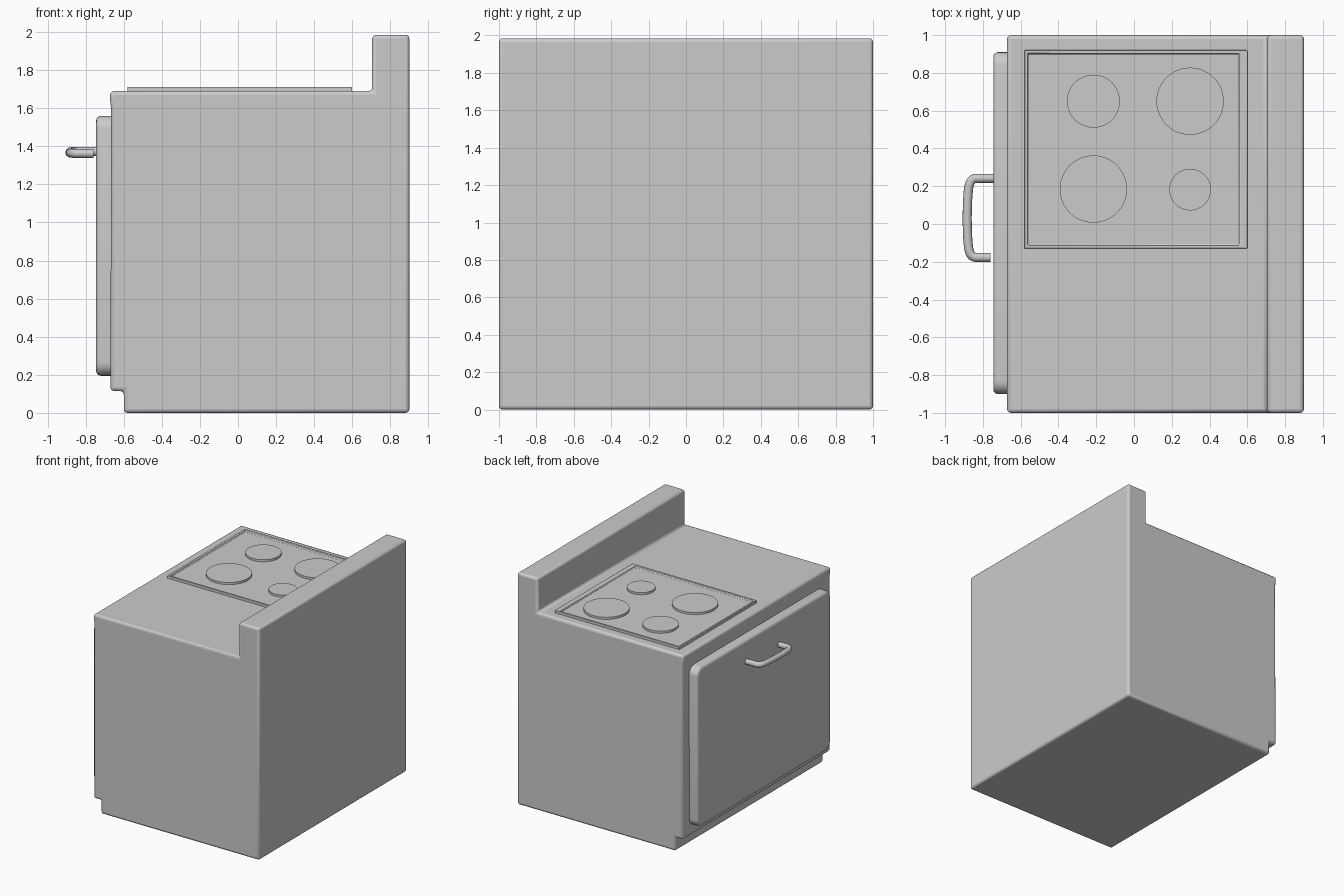
import bpy, bmesh, math
from mathutils import Vector

if "Cube" in bpy.data.objects:
    bpy.data.objects.remove(bpy.data.objects["Cube"])


def finish(name, bm, bevel=0.0, segments=3):
    bmesh.ops.recalc_face_normals(bm, faces=bm.faces)
    mesh = bpy.data.meshes.new(name)
    bm.to_mesh(mesh)
    bm.free()
    ob = bpy.data.objects.new(name, mesh)
    bpy.context.collection.objects.link(ob)
    if bevel:
        mod = ob.modifiers.new("Bevel", 'BEVEL')
        mod.width, mod.segments = bevel, segments
        mod.limit_method = 'ANGLE'
    smooth(ob)
    return ob


def smooth(ob):
    bpy.ops.object.select_all(action='DESELECT')
    ob.select_set(True)
    bpy.context.view_layer.objects.active = ob
    bpy.ops.object.shade_smooth_by_angle(angle=math.radians(40))


def box_bm(lo, hi):
    bm = bmesh.new()
    bmesh.ops.create_cube(bm, size=1)
    lo, hi = Vector(lo), Vector(hi)
    for v in bm.verts:
        v.co = Vector([(lo[i] + hi[i]) / 2 + v.co[i] * (hi[i] - lo[i]) for i in range(3)])
    return bm


# Body: side profile with toe kick and splashback, extruded across the width
profile = [(-0.6, 0), (0.9, 0), (0.9, 1.985), (0.705, 1.985), (0.705, 1.69),
           (-0.672, 1.69), (-0.672, 1.64), (-0.666, 1.6), (-0.67, 0.115), (-0.6, 0.115)]
bm = bmesh.new()
side = bm.faces.new([bm.verts.new((x, -1, z)) for x, z in profile])
ext = bmesh.ops.extrude_face_region(bm, geom=[side])
bmesh.ops.translate(bm, vec=(0, 2, 0),
                    verts=[v for v in ext["geom"] if isinstance(v, bmesh.types.BMVert)])
finish("stove_body", bm, 0.02)

# Oven door: rounded corners, then a softened outer rim
x_front = -0.745
bm = box_bm((x_front, -0.9, 0.195), (-0.655, 0.91, 1.56))
corners = [e for e in bm.edges if abs(e.verts[0].co.x - e.verts[1].co.x) > 0.01]
bmesh.ops.bevel(bm, geom=corners, offset=0.07, segments=6, profile=0.5, affect='EDGES')
rim = [e for e in bm.edges if all(abs(v.co.x - x_front) < 1e-4 for v in e.verts)]
bmesh.ops.bevel(bm, geom=rim, offset=0.025, segments=4, profile=0.5, affect='EDGES')
finish("oven_door", bm)

# Door handle: bent bar, one end meeting the door
path = [(-0.735, 0.242), (-0.8, 0.242), (-0.87, 0.242), (-0.883, 0.12),
        (-0.883, -0.06), (-0.87, -0.177), (-0.8, -0.177), (-0.76, -0.177)]
curve = bpy.data.curves.new("door_handle", 'CURVE')
curve.dimensions = '3D'
curve.bevel_depth, curve.bevel_resolution = 0.024, 3
curve.use_fill_caps = True
spline = curve.splines.new('NURBS')
spline.points.add(len(path) - 1)
for p, (x, y) in zip(spline.points, path):
    p.co = (x, y, 1.367 + 0.025 * y, 1)
spline.order_u, spline.resolution_u = 3, 6
spline.use_endpoint_u = True
handle = bpy.data.objects.new("door_handle", curve)
bpy.context.collection.objects.link(handle)
bpy.ops.object.select_all(action='DESELECT')
handle.select_set(True)
bpy.context.view_layer.objects.active = handle
bpy.ops.object.convert(target='MESH')
smooth(bpy.context.view_layer.objects.active)

# Cooktop: framed tray with a shallow sunken floor
bm = box_bm((-0.58, -0.13, 1.67), (0.6, 0.92, 1.712))
top = max(bm.faces, key=lambda f: f.calc_center_median().z)
bmesh.ops.inset_individual(bm, faces=[top], thickness=0.023)
for v in top.verts:
    if v.co.x > 0:
        v.co.x = 0.56
bmesh.ops.inset_individual(bm, faces=[top], thickness=0.006)
for v in top.verts:
    v.co.z = 1.694
finish("cooktop_tray", bm, 0.004, 2)

# Burners
burners = [(-0.215, 0.65, 0.14), (0.297, 0.65, 0.178),
           (-0.215, 0.185, 0.178), (0.297, 0.182, 0.11)]
for i, (x, y, r) in enumerate(burners, 1):
    bm = bmesh.new()
    bmesh.ops.create_cone(bm, cap_ends=True, segments=48, radius1=r, radius2=r, depth=0.03)
    bmesh.ops.translate(bm, verts=bm.verts, vec=(x, y, 1.697))
    finish(f"burner_{i}", bm)
